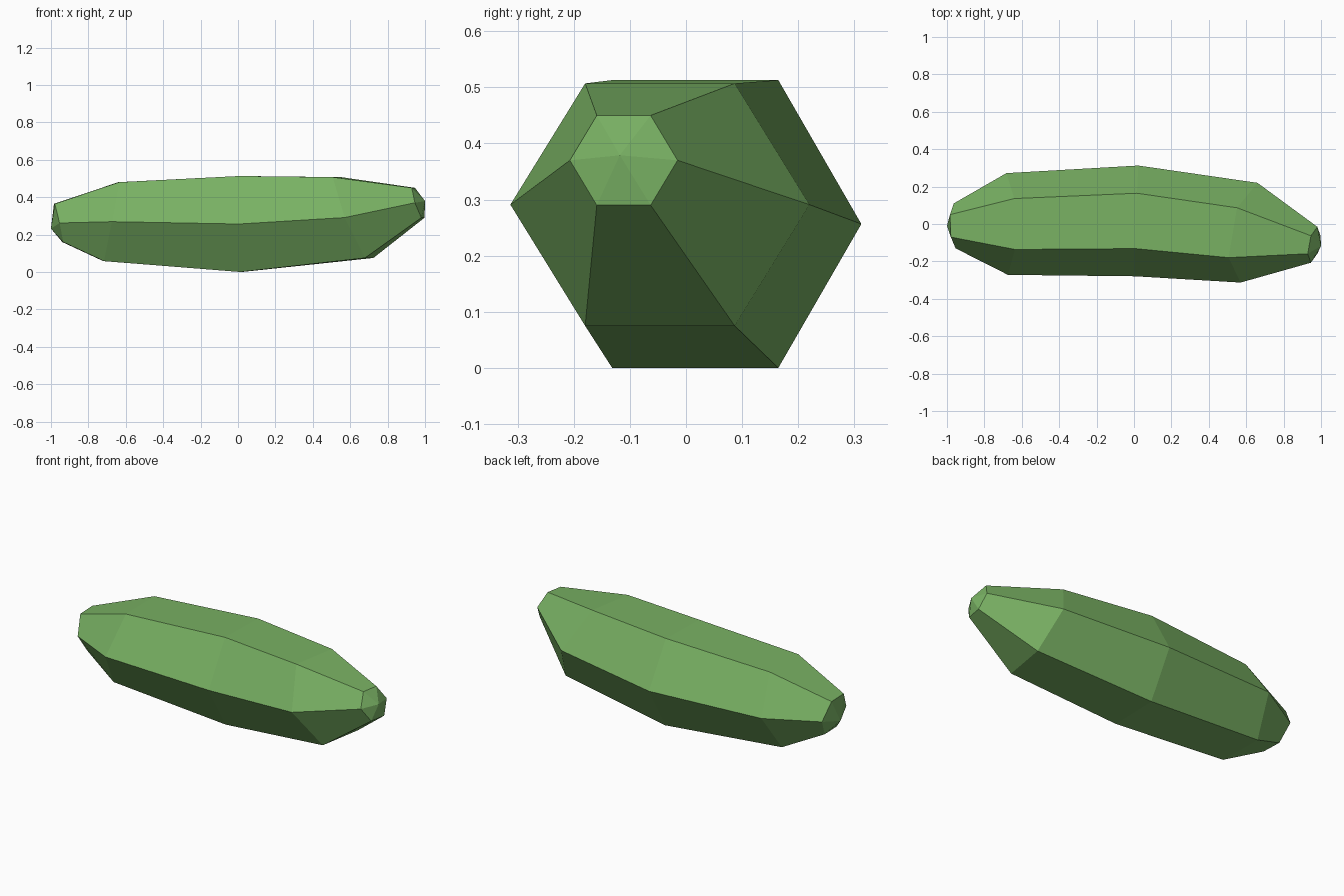
import bpy, bmesh, math

if "Cube" in bpy.data.objects:
    bpy.data.objects.remove(bpy.data.objects["Cube"])

# one flat leaf green for the whole body
green = bpy.data.materials.new("leaf green")
green.diffuse_color = (0.19, 0.44, 0.125, 1)
green.use_nodes = True
green.node_tree.nodes["Principled BSDF"].inputs["Base Color"].default_value = green.diffuse_color

# tilted hexagonal sections: centre x, y, z, half width, half height,
# lean of x with y, lean of x with z
SECTIONS = [
    (-0.959, -0.010, 0.262, 0.120, 0.1025, -0.04, -0.22),
    (-0.678, 0.000, 0.269, 0.272, 0.211, -0.015, 0.19),
    (0.014, 0.0165, 0.2565, 0.296, 0.2565, 0.03, -0.01),
    (0.615, -0.0465, 0.291, 0.2665, 0.216, 0.169, -0.40),
    (0.963, -0.111, 0.370, 0.096, 0.080, 0.18, -0.32),
]
TIPS = [(-1.0, -0.010, 0.232), (1.0, -0.118, 0.379)]
SIDES = 6


def section(bm, cx, cy, cz, ry, rz, lean_y, lean_z):
    ring = []
    for i in range(SIDES):
        a = math.tau * i / SIDES
        dy = ry * math.cos(a)
        dz = rz * math.sin(a) / math.sin(math.pi / 3)
        ring.append(bm.verts.new((cx + lean_y * dy + lean_z * dz, cy + dy, cz + dz)))
    return ring


bm = bmesh.new()
rings = [section(bm, *s) for s in SECTIONS]

# long side facets
for a, b in zip(rings, rings[1:]):
    for i in range(SIDES):
        j = (i + 1) % SIDES
        bm.faces.new((a[i], a[j], b[j], b[i]))

# shallow pointed ends
for ring, tip in zip((rings[0], rings[-1]), TIPS):
    apex = bm.verts.new(tip)
    for i in range(SIDES):
        bm.faces.new((ring[i], ring[(i + 1) % SIDES], apex))

bmesh.ops.recalc_face_normals(bm, faces=bm.faces)
mesh = bpy.data.meshes.new("faceted_body")
bm.to_mesh(mesh)
bm.free()
mesh.materials.append(green)
bpy.context.collection.objects.link(bpy.data.objects.new("faceted_body", mesh))
